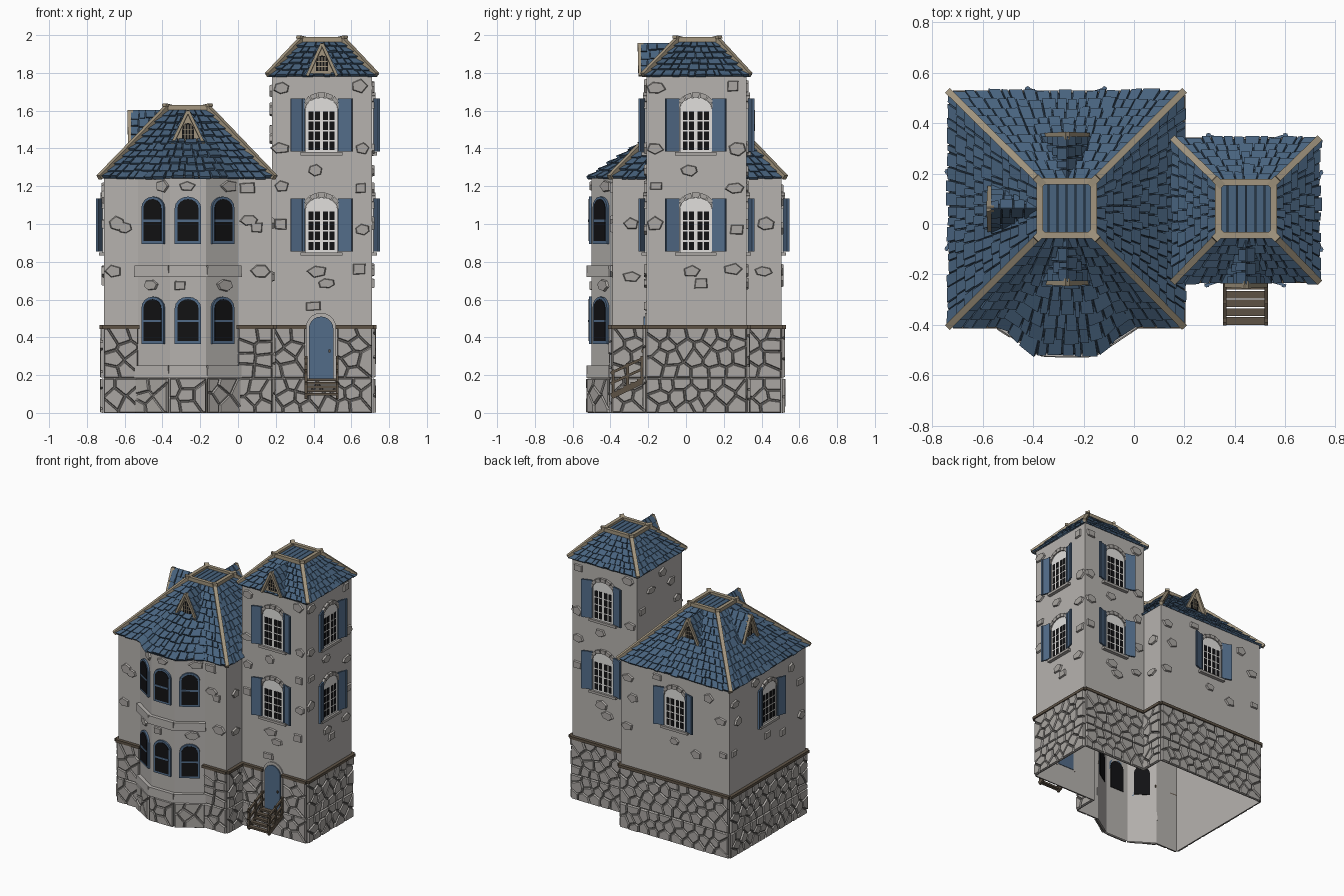
import bpy, bmesh, math, random
from mathutils import Vector as V

if "Cube" in bpy.data.objects:
    bpy.data.objects.remove(bpy.data.objects["Cube"])
random.seed(4)
R = random.uniform
COL = {'plaster': (.47, .45, .43), 'stone': (.40, .38, .36), 'mortar': (.17, .16, .15),
       'slate blue': (.065, .125, .21), 'dark slate': (.022, .038, .06), 'tan wood': (.36, .30, .21),
       'dark wood': (.11, .085, .06), 'white paint': (.75, .74, .72), 'black glass': (.006, .006, .007),
       'shutter blue': (.085, .15, .25)}
MAT = {}
for k, c in COL.items():
    MAT[k] = bpy.data.materials.new(k)
    MAT[k].diffuse_color = (*c, 1)
PARTS = {}

def add(name, mat, vs, fs):
    p = PARTS.setdefault(name, ([], [], mat))
    n = len(p[0])
    p[0].extend(tuple(v) for v in vs)
    p[1].extend([i + n for i in f] for f in fs)

def frame(p0, p1):
    """Wall frame: u along the wall, z up, o outward."""
    a, d = V(p0), (V(p1) - V(p0)).normalized()
    return lambda u, z, o=0: V((a.x + d.x * u + d.y * o, a.y + d.y * u - d.x * o, z))

def prism(name, mat, f, poly, o0, o1, s=1.0):
    n = len(poly)
    cu, cz = sum(p[0] for p in poly) / n, sum(p[1] for p in poly) / n
    vs = [f(u, z, o0) for u, z in poly] + [f(cu + (u - cu) * s, cz + (z - cz) * s, o1) for u, z in poly]
    add(name, mat, vs, [list(range(n))[::-1], list(range(n, 2 * n))] +
        [[i, (i + 1) % n, n + (i + 1) % n, n + i] for i in range(n)])

def rect(u0, u1, z0, z1):
    return [(u0, z0), (u1, z0), (u1, z1), (u0, z1)]

def arch(u, z, w, h, rise, n=8):
    return [(u - w / 2, z), (u + w / 2, z)] + [(u + w / 2 * math.cos(math.pi * i / n),
            z + h - rise + rise * math.sin(math.pi * i / n)) for i in range(n + 1)]

XF = frame((0, 0), (1, 0))
def box(name, mat, x0, x1, y0, y1, z0, z1):
    prism(name, mat, XF, rect(x0, x1, z0, z1), -y1, -y0)

def beam(name, mat, a, b, w, h):
    a, b = V(a), V(b)
    d = (b - a).normalized()
    s = d.cross(V((0, 0, 1))).normalized() * w / 2
    t = s.cross(d).normalized() * h / 2
    q = [-s - t, s - t, s + t, t - s]
    add(name, mat, [a + k for k in q] + [b + k for k in q],
        [[3, 2, 1, 0], [4, 5, 6, 7]] + [[i, (i + 1) % 4, 4 + (i + 1) % 4, 4 + i] for i in range(4)])

def masonry(f, u0, u1, z0, z1, o=0.0):
    """Rubble stones: clipped Voronoi cells over a mortar plate."""
    prism('mortar_backing', 'mortar', f, rect(u0, u1, z0, z1), o + .001, o + .006)
    nu, nz = max(1, round((u1 - u0) / .085)), max(2, round((z1 - z0) / .068))
    du, dz = (u1 - u0) / nu, (z1 - z0) / nz
    pts = [(u0 + (i + .5 + .25 * (j % 2 * 2 - 1) + R(-.3, .3)) * du, z0 + (j + .5 + R(-.32, .32)) * dz)
           for i in range(nu) for j in range(nz)]
    for p in pts:
        poly = rect(u0, u1, z0, z1)
        for q in pts:
            dx, dy = q[0] - p[0], q[1] - p[1]
            L = math.hypot(dx, dy)
            if L == 0 or L > .3:
                continue
            side = lambda c: ((c[0] - p[0]) * dx + (c[1] - p[1]) * dy) / L - L / 2 + .003
            new = []
            for a, b in zip(poly, poly[1:] + poly[:1]):
                sa, sb = side(a), side(b)
                if sa <= 0:
                    new.append(a)
                if sa * sb < 0:
                    t = sa / (sa - sb)
                    new.append((a[0] + (b[0] - a[0]) * t, a[1] + (b[1] - a[1]) * t))
            poly = new
        if len(poly) > 2:
            prism('rubble_stones', 'stone', f, poly, o + .004, o + R(.014, .02), .88)

def loose_stone(f, u, z):
    w, h, n = R(.04, .055), R(.028, .042), random.choice([4, 5, 6])
    a0 = math.pi / 4 if n == 4 else R(0, 1)
    prism('loose_stones', 'stone', f, [(u + w * math.cos(a0 + 2 * math.pi * i / n) * R(.85, 1.1),
          z + h * math.sin(a0 + 2 * math.pi * i / n) * R(.85, 1.1)) for i in range(n)], -.002, .012, .85)

def shutter_window(f, u, z):
    prism('window_frames', 'white paint', f, arch(u, z, .17, .29, .06), 0, .010)
    for i in range(4):
        for j in range(4):
            c = u + (-.056, -.022, .022, .056)[i]
            prism('window_panes', 'black glass', f, rect(c - .013, c + .013, z + .012 + j * .053,
                  z + .056 + j * .053), .008, .012)
    for i in range(7):   # stone arch
        a, b = math.pi * (i + .06) / 7, math.pi * (i + .94) / 7
        prism('window_arches', 'stone', f, [(u + r * math.cos(t), z + .23 + k * math.sin(t))
              for r, k, t in ((.086, .061, a), (.104, .088, a), (.104, .088, b), (.086, .061, b))], 0, .018)
    prism('window_sills', 'stone', f, rect(u - .11, u + .11, z - .018, z), 0, .025)
    for s in (-1, 1):
        hinge, far = f(u + s * .088, 0, .012).xy, f(u + s * .162, 0, .035).xy
        g = frame(far, hinge) if s < 0 else frame(hinge, far)
        prism('shutters', 'shutter blue', g, rect(0, .077, z + .005, z + .285), -.005, .005)
        for e in (.004, .061):
            prism('shutters', 'shutter blue', g, rect(e, e + .012, z + .005, z + .285), .004, .009)

def bay_window(f, u, z):
    prism('bay_window_frames', 'shutter blue', f, arch(u, z, .14, .25, .06), 0, .014)
    prism('bay_window_glass', 'black glass', f, arch(u, z + .015, .112, .222, .05), -.004, .017)
    prism('bay_window_bars', 'shutter blue', f, rect(u - .056, u + .056, z + .115, z + .128), .01, .02)

def face(e0, e1, t0, t1, bulge=None):
    e0, e1, t0, t1 = map(V, (e0, e1, t0, t1))
    def pt(u, v):
        p = e0.lerp(e1, u).lerp(t0.lerp(t1, u), v)
        return p + bulge(e0.lerp(e1, u).x, v) if bulge else p
    return pt

def shingles(name, pt, rows, w):
    for r in range(rows):
        v0, v1 = r / rows, min(1, (r + 1.2) / rows)
        L = (pt(1, v0) - pt(0, v0)).length
        n = max(2, round(L / w))
        br = [0] + [(i + R(-.28, .28)) / n for i in range(1, n)] + [1]
        for a, b in zip(br, br[1:]):
            add(name + '_underlay', 'dark slate', [pt(a, v0), pt(b, v0), pt(b, v1), pt(a, v1)], [[0, 1, 2, 3]])
            g = min(.003 / L, (b - a) / 4)
            vl = max(-.01, v0 + R(-.18, .12) / rows)
            q = [pt(a + g, vl), pt(b - g, vl), pt(b - g, v1), pt(a + g, v1)]
            m = (q[1] - q[0]).cross(q[3] - q[0]).normalized()
            k = R(.012, .02)
            top = [q[0] + m * k, q[1] + m * (k + R(-.003, .003)), q[2] + m * .003, q[3] + m * .003]
            add(name + '_shingles', 'slate blue', q + top,
                [[3, 2, 1, 0], [4, 5, 6, 7], [0, 1, 5, 4], [1, 2, 6, 5], [2, 3, 7, 6], [3, 0, 4, 7]])

def hip_roof(name, x0, x1, y0, y1, z0, tx0, tx1, ty0, ty1, z1, rows, bulge=None):
    e = [(x0, y0, z0), (x1, y0, z0), (x1, y1, z0), (x0, y1, z0)]
    t = [(tx0, ty0, z1), (tx1, ty0, z1), (tx1, ty1, z1), (tx0, ty1, z1)]
    for i in range(4):
        j = (i + 1) % 4
        shingles(name, face(e[i], e[j], t[i], t[j], bulge if i == 0 else None), rows, .048)
        up = V((0, 0, .012))
        beam(name + '_hip_beams', 'tan wood', V(e[i]) + up + (V(e[i]) - V(t[i])) * .015, V(t[i]) + up, .026, .026)
        beam(name + '_crown_rim', 'tan wood', V(t[i]) + up, V(t[j]) + up, .026, .026)
        c = V(t[i])   # upturned crown corners
        out = V(((-1, 1, 1, -1)[i], (-1, -1, 1, 1)[i], 0)) * .016
        beam(name + '_crown_corners', 'tan wood', c - out + V((0, 0, .018)), c + out + V((0, 0, .026)), .03, .016)
    w = (tx1 - tx0) / 6
    for i in range(6):   # flat crown planks
        box(name + '_crown_planks', 'slate blue', tx0 + i * w + .002, tx0 + (i + 1) * w - .002, ty0, ty1, z1 - .02, z1 + .008)
    box(name + '_crown_base', 'dark slate', tx0, tx1, ty0, ty1, z1 - .02, z1)

def dormer(f, z0, z1, depth, hw=.075):
    prism('dormer_fronts', 'tan wood', f, [(-hw, z0), (hw, z0), (0, z1)], -depth, 0)
    h = z1 - z0
    prism('dormer_glass', 'black glass', f, arch(0, z0 + .015, .062, h * .55, .035, 6), 0, .006)
    for i in (-1, 0, 1):
        prism('dormer_bars', 'tan wood', f, rect(i * .016 - .002, i * .016 + .002, z0 + .015, z0 + h * .6), .005, .009)
    for k in (.25, .42):
        prism('dormer_bars', 'tan wood', f, rect(-.03, .03, z0 + h * k, z0 + h * k + .004), .005, .009)
    for s in (-1, 1):
        beam('dormer_trim', 'tan wood', f(s * (hw + .008), z0 - .01, .012), f(0, z1 + .01, .016), .03, .016)
        ends = [(-depth, s), (.015, s)][::-s]
        e = [f(s * (hw + .012), z0 - .005, o) for o, _ in ends]
        t = [f(0, z1 + .012, o) for o, _ in ends]
        shingles('dormer', face(e[0], e[1], t[0], t[1]), 4, .045)

# Footprint, walked anticlockwise; bay edges are 1-3, tower edges 6-8
FP = [(-.71, -.39), (-.53, -.39), (-.36, -.5), (-.17, -.5), (0, -.39), (.18, -.39), (.18, -.21),
      (.71, -.21), (.71, .32), (.18, .32), (.18, .505), (-.71, .505)]
W = [frame(a, b) for a, b in zip(FP, FP[1:] + FP[:1])]
LEN = [(V(b) - V(a)).length for a, b in zip(FP, FP[1:] + FP[:1])]
for i, (f, L) in enumerate(zip(W, LEN)):
    top = 1.79 if i in (6, 7, 8) else 1.255
    add('walls', 'plaster', [f(0, 0), f(L, 0), f(L, top), f(0, top)], [[0, 1, 2, 3]])
    bay = i in (1, 2, 3)
    masonry(f, 0, L, 0, .182, .012 if bay else .001)
    if bay:   # bay sills and windows
        for z0, z1, n in ((.185, .25, 1), (.72, .78, 1)):
            prism('bay_sills', 'plaster', f, [(-.008, z0), (L + .008, z0), (L + .004, z1), (-.004, z1)], 0, .026)
        bay_window(f, L / 2, .365)
        bay_window(f, L / 2, .895)
        for z in (.675, 1.2):
            loose_stone(f, L * R(.2, .8), z)
    else:
        for u0, u1 in ([(0, .175), (.345, L)] if i == 6 else [(0, L)]):
            masonry(f, u0, u1, .186, .45)
            prism('wall_trim', 'dark wood', f, rect(u0 - .008, u1 + .008, .445, .465), 0, .024)
WEST = frame((.18, .32), (.18, -.21))
add('walls', 'plaster', [WEST(0, 1.2), WEST(.53, 1.2), WEST(.53, 1.79), WEST(0, 1.79)], [[0, 1, 2, 3]])

# Shuttered windows
for i in (6, 7, 8):
    shutter_window(W[i], .262, .85)
    shutter_window(W[i], .262, 1.38)
shutter_window(W[10], .45, .85)
shutter_window(W[11], .45, .85)

# Loose stones in the plaster
for i in (6, 7, 8):
    for u, z in ((.46, 1.73), (.045, 1.4), (.47, 1.19), (.23, 1.285), (.05, 1.2), (.045, 1.0), (.48, 1.4),
                 (.46, .76), (.24, .75), (.29, .685), (.05, 1.72), (.48, .97)):
        loose_stone(W[i], u, z)
for i in (10, 11):
    for u, z in ((.06, 1.12), (.1, .98), (.05, .76), (.44, .75), (.3, 1.19), (.72, 1.14), (.82, 1.0), (.84, .75), (.62, .7)):
        loose_stone(W[i], u, z)
for i, u, z in ((0, .07, 1.0), (0, .05, .75), (0, .11, .98), (4, .1, .98), (4, .06, 1.02), (4, .12, .75), (4, .05, 1.19),
                (5, .1, 1.0), (5, .1, .72), (9, .1, 1.0), (9, .09, .75)):
    loose_stone(W[i], u, z)
for u, z in ((.06, 1.5), (.16, 1.62), (.4, 1.6), (.47, 1.45), (.3, 1.7)):
    loose_stone(WEST, u, z)

# Door with stone surround
prism('door_surround', 'plaster', W[6], arch(.26, .17, .16, .36, .08, 10), 0, .008)
prism('door', 'shutter blue', W[6], arch(.26, .17, .13, .34, .065, 10), -.004, .016)
prism('door_handle', 'dark wood', W[6], rect(.3, .31, .32, .335), .016, .026)
loose_stone(W[6], .22, .565)

# Steps with railings
for i in range(5):
    y = -.40 + i * .035
    box('step_treads', 'dark wood', .355, .53, y, y + .03, .092 + i * .019, .106 + i * .019)
for x in (.36, .525):
    beam('step_stringers', 'dark wood', (x, -.395, .088), (x, -.215, .175), .014, .03)
    for y, z in ((-.385, .1), (-.31, .135), (-.235, .17)):
        box('rail_posts', 'dark wood', x - .007, x + .007, y - .007, y + .007, z - .02, z + .13)
    for dz in (.06, .115):
        beam('step_rails', 'dark wood', (x, -.40, .095 + dz), (x, -.215, .18 + dz), .014, .014)

# Roofs: the main front slope swells out over the bay
def swell(x, v):
    k = max(0, min(1, (.265 - abs(x + .265)) / .15))
    return V((0, -.115 * k * k * (3 - 2 * k) * max(0, 1 - 1.7 * v), 0))
hip_roof('main_roof', -.73, .19, -.40, .52, 1.24, -.375, -.16, -.045, .17, 1.605, 10, swell)
hip_roof('tower_roof', .16, .73, -.225, .335, 1.78, .335, .555, -.045, .165, 1.965, 6)
dormer(frame((-.265, -.215), (1, -.215)), 1.435, 1.59, .165)
dormer(frame((-.265, .335), (-1, .335)), 1.435, 1.59, .165)
dormer(frame((-.555, .06), (-.555, -1)), 1.425, 1.59, .17)
dormer(frame((.445, -.225), (1, -.225)), 1.795, 1.945, .17, .07)

# Make one object per part
for name, (vs, fs, mat) in PARTS.items():
    me = bpy.data.meshes.new(name)
    me.from_pydata(vs, [], fs)
    if name != 'walls' and not name.endswith('underlay'):
        bm = bmesh.new()
        bm.from_mesh(me)
        bmesh.ops.recalc_face_normals(bm, faces=bm.faces)
        bm.to_mesh(me)
        bm.free()
    me.materials.append(MAT[mat])
    bpy.context.collection.objects.link(bpy.data.objects.new(name, me))

for m in bpy.data.materials:
    if m.users and not m.is_grease_pencil:
        m.use_nodes = True
        m.node_tree.nodes["Principled BSDF"].inputs["Base Color"].default_value = m.diffuse_color
